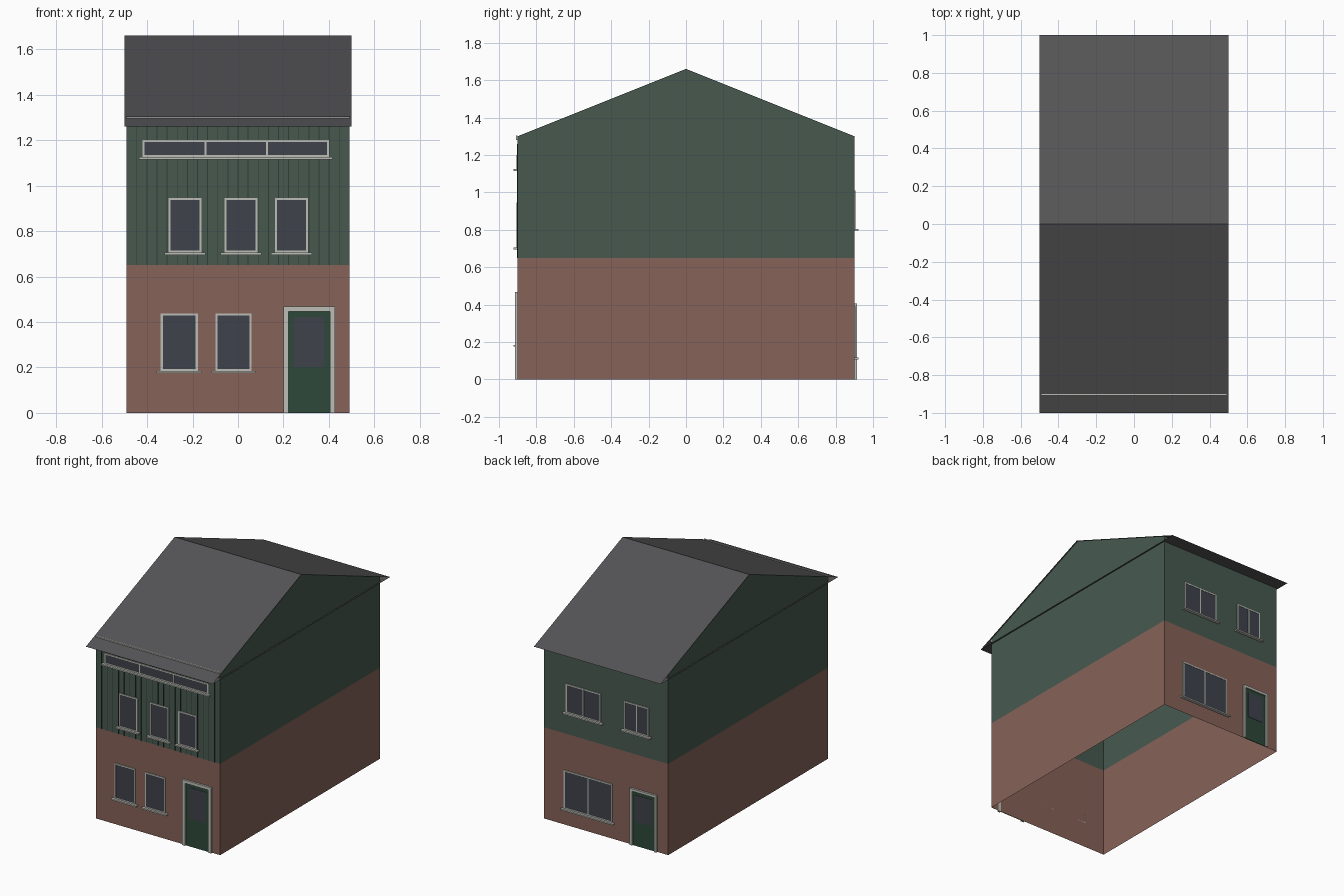
import bpy, bmesh

if "Cube" in bpy.data.objects:
    bpy.data.objects.remove(bpy.data.objects["Cube"])

W, D = 0.49, 0.90            # wall half width / half depth
FLOOR, EAVE, RIDGE = 0.65, 1.30, 1.66


def material(name, rgb):
    m = bpy.data.materials.new(name)
    lin = [(c / 255 / 12.92) if c < 11 else ((c / 255 + 0.055) / 1.055) ** 2.4 for c in rgb]
    m.diffuse_color = (*lin, 1)
    m.use_nodes = True
    m.node_tree.nodes["Principled BSDF"].inputs["Base Color"].default_value = m.diffuse_color
    return m


BRICK = material("brick", (134, 98, 88))
GREEN = material("green_cladding", (71, 89, 79))
GROOVE = material("groove_dark", (45, 60, 52))
ROOF = material("roof_slate", (84, 84, 86))
TRIM = material("trim", (188, 190, 182))
GLASS = material("glass", (62, 66, 75))
DOOR = material("door_green", (45, 72, 58))


def finish(name, bm, mat):
    me = bpy.data.meshes.new(name)
    bm.to_mesh(me)
    bm.free()
    me.materials.append(mat)
    ob = bpy.data.objects.new(name, me)
    bpy.context.collection.objects.link(ob)
    return ob


def sheets(name, mat, faces):
    bm = bmesh.new()
    for pts in faces:
        bm.faces.new([bm.verts.new(p) for p in pts])
    bmesh.ops.remove_doubles(bm, verts=bm.verts, dist=1e-5)
    return finish(name, bm, mat)


def boxes(name, mat, items):
    """Each item: x0, x1, y0, y1, z0, z1."""
    bm = bmesh.new()
    for x0, x1, y0, y1, z0, z1 in items:
        vs = bmesh.ops.create_cube(bm, size=1)["verts"]
        for v in vs:
            v.co = ((x0 + x1) / 2 + v.co.x * (x1 - x0),
                    (y0 + y1) / 2 + v.co.y * (y1 - y0),
                    (z0 + z1) / 2 + v.co.z * (z1 - z0))
    return finish(name, bm, mat)


def wall_ring(name, mat, z0, z1):
    c = [(-W, -D), (W, -D), (W, D), (-W, D)]
    sheets(name, mat, [[(*c[i], z0), (*c[(i + 1) % 4], z0),
                        (*c[(i + 1) % 4], z1), (*c[i], z1)] for i in range(4)])


def span(side, d0, d1):
    """y range measured outward from the front (-1) or back (1) wall."""
    return tuple(sorted((side * (D + d0), side * (D + d1))))


def window(name, side, x0, x1, z0, z1, mullions=(), over=0.018):
    t = 0.009
    y = span(side, 0, 0.006)
    bars = [(x0, x0 + t, *y, z0, z1), (x1 - t, x1, *y, z0, z1),
            (x0 + t, x1 - t, *y, z0, z0 + t), (x0 + t, x1 - t, *y, z1 - t, z1)]
    bars += [(m - t / 2, m + t / 2, *y, z0 + t, z1 - t) for m in mullions]
    boxes(name + "_frame", TRIM, bars)
    boxes(name + "_glass", GLASS, [(x0 + t, x1 - t, *span(side, 0, 0.004), z0 + t, z1 - t)])
    boxes(name + "_sill", TRIM, [(x0 - over, x1 + over, *span(side, 0, 0.022), z0 - 0.01, z0)])


def door(name, side, x0, x1, top, t=0.022):
    y = span(side, 0, 0.014)
    boxes(name + "_frame", TRIM, [(x0, x0 + t, *y, 0, top), (x1 - t, x1, *y, 0, top),
                                  (x0 + t, x1 - t, *y, top - t, top)])
    boxes(name + "_leaf", DOOR, [(x0 + t, x1 - t, *span(side, 0, 0.004), 0, top - t)])
    boxes(name + "_glass", GLASS, [(x0 + t + 0.025, x1 - t - 0.025, *span(side, 0, 0.006),
                                    top * 0.43, top - t - 0.025)])


# Open-bottomed walls and gables
wall_ring("brick_walls", BRICK, 0, FLOOR)
wall_ring("upper_walls", GREEN, FLOOR, EAVE)
sheets("gables", GREEN, [[(W, -D, EAVE), (W, D, EAVE), (W, 0, RIDGE)],
                         [(-W, D, EAVE), (-W, -D, EAVE), (-W, 0, RIDGE)]])

# Thin roof with level soffit
L, R, E = -0.5, 0.5, 1.26
sheets("roof", ROOF, [[(L, -1, E), (R, -1, E), (R, 0, RIDGE), (L, 0, RIDGE)],
                      [(R, 1, E), (L, 1, E), (L, 0, RIDGE), (R, 0, RIDGE)],
                      [(L, -1, E), (L, 1, E), (R, 1, E), (R, -1, E)]])
boxes("eaves_trim", TRIM, [(-W, W, -0.908, -D, 1.28, 1.305)])

# Vertical grooves on the front cladding
boxes("cladding_grooves", GROOVE,
      [(x - 0.002, x + 0.002, *span(-1, 0, 0.003), FLOOR, E)
       for x in (-W + 0.98 * i / 22 for i in range(1, 22))])

# Front openings
for i, (a, b) in enumerate([(-0.34, -0.177), (-0.10, 0.06)]):
    window(f"front_lower_window_{i}", -1, a, b, 0.185, 0.437)
for i, (a, b) in enumerate([(-0.305, -0.16), (-0.06, 0.086), (0.163, 0.308)]):
    window(f"front_upper_window_{i}", -1, a, b, 0.705, 0.945)
window("front_strip_window", -1, -0.42, 0.40, 1.125, 1.2, (-0.143, 0.127), 0.015)
door("front_door", -1, 0.20, 0.427, 0.468)

# Back openings
window("back_lower_window", 1, -0.05, 0.33, 0.117, 0.39, (0.14,))
window("back_upper_window_0", 1, 0.04, 0.315, 0.805, 1.01, (0.178,))
window("back_upper_window_1", 1, -0.34, -0.145, 0.805, 1.01, (-0.243,))
door("back_door", 1, -0.405, -0.195, 0.405, 0.018)
